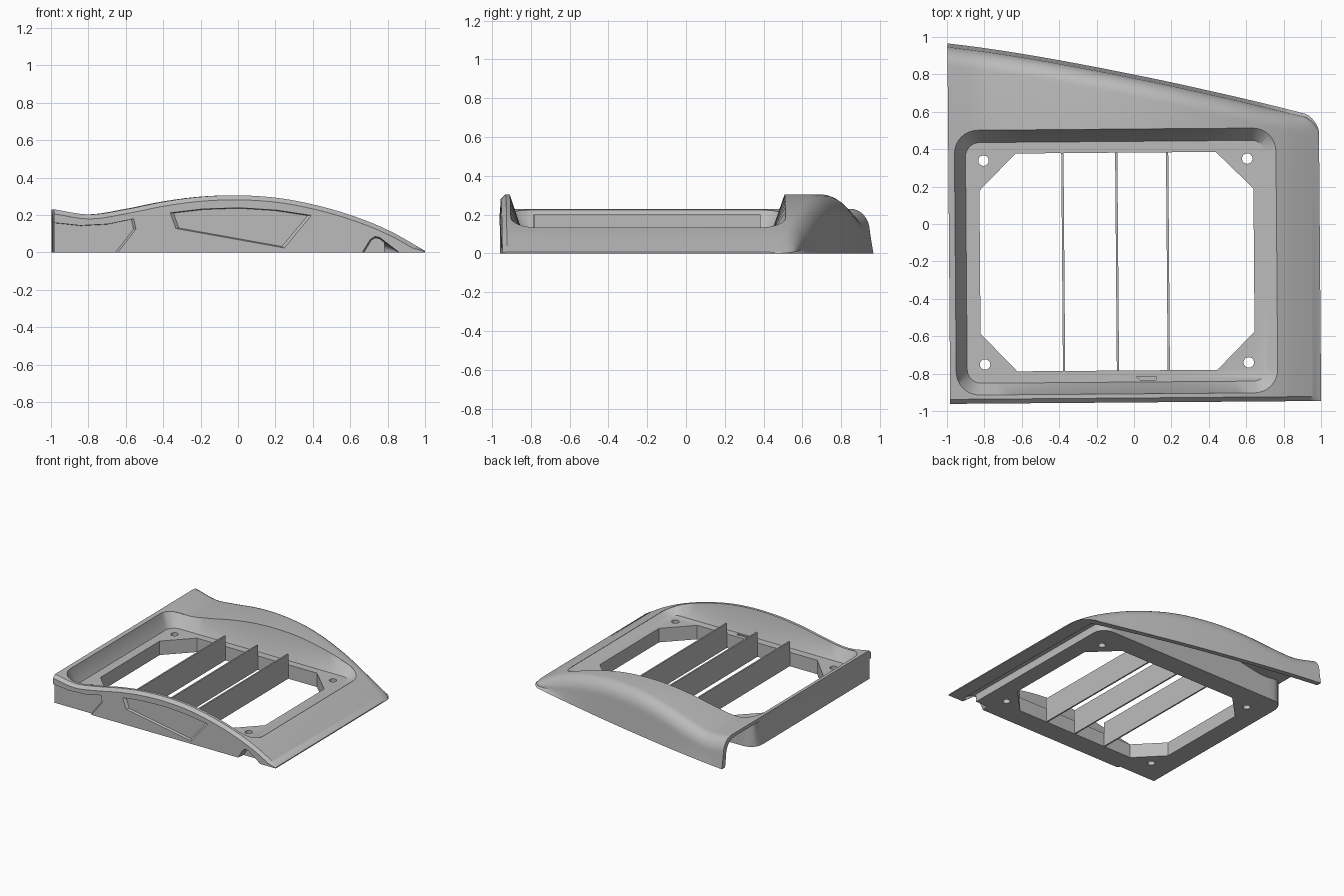
import bpy, bmesh, math
from mathutils import Matrix

if "Cube" in bpy.data.objects:
    bpy.data.objects.remove(bpy.data.objects["Cube"])

TILT = Matrix.Rotation(math.radians(0.45), 4, 'Z')
FLOOR = 0.113
SLAT_TOP = 0.2
FRONT = -0.954
X0, X1 = -0.99, 0.993

grey = bpy.data.materials.new("grey plastic")
grey.diffuse_color = (0.5, 0.5, 0.5, 1)
grey.use_nodes = True
grey.node_tree.nodes["Principled BSDF"].inputs["Base Color"].default_value = grey.diffuse_color

# crown height and back edge, sampled every 0.2 along x
CROWN = [.232, .203, .232, .272, .298, .305, .292, .255, .198, .117, .004]
BACK = [.975, .948, .916, .88, .841, .8, .757, .711, .664, .614, .56]


def spline(table, x):
    t = min(max((x + 1) / 0.2, 0), 9.9999)
    i = int(t)
    f = t - i
    p1, p2 = table[i], table[i + 1]
    p0 = table[i - 1] if i > 0 else 2 * p1 - p2
    p3 = table[i + 2] if i < 9 else 2 * p2 - p1
    return 0.5 * (2 * p1 + (p2 - p0) * f + (2 * p0 - 5 * p1 + 4 * p2 - p3) * f * f
                  + (3 * p1 - p0 - 3 * p2 + p3) * f ** 3)


def crown(x):
    return max(spline(CROWN, x), 0.004)


def back(x):
    e = spline(BACK, x)
    if x > 0.81:   # rounded corner at the low end
        c = min((x - 0.81) / 0.1831, 1)
        e = min(e, 0.475 + 0.136 * math.sqrt(max(0, 1 - c * c)))
    return e


def loft(name, rings):
    """Closed solid through equal-length rings."""
    bm = bmesh.new()
    rows = [[bm.verts.new(p) for p in r] for r in rings]
    n = len(rows[0])
    for a, b in zip(rows, rows[1:]):
        for i in range(n):
            j = (i + 1) % n
            bm.faces.new((a[i], a[j], b[j], b[i]))
    bm.faces.new(rows[0][::-1])
    bm.faces.new(rows[-1])
    bmesh.ops.recalc_face_normals(bm, faces=bm.faces)
    mesh = bpy.data.meshes.new(name)
    bm.to_mesh(mesh)
    bm.free()
    obj = bpy.data.objects.new(name, mesh)
    bpy.context.collection.objects.link(obj)
    mesh.materials.append(grey)
    obj.matrix_world = TILT
    return obj


def section(x, h, e, front, bevel):
    """Cross-section with flat chamfered front and rounded back shoulder."""
    bz = min(bevel, h * 0.5)
    rz, ry = min(0.12, h * 0.8), 0.1
    pts = [(x, front, 0), (x, front, h - bz), (x, front + bevel, h)]
    for k in range(9):
        a = math.pi / 2 * (1 - k / 8)
        pts.append((x, e - 0.018 - ry + ry * math.cos(a), h - rz + rz * math.sin(a)))
    pts.append((x, e, 0))
    return pts


def cut(obj, cutter):
    m = obj.modifiers.new(cutter.name, 'BOOLEAN')
    m.operation, m.solver, m.object = 'DIFFERENCE', 'EXACT', cutter
    cutter.hide_render = True
    cutter.hide_viewport = True


def rounded_rect(x0, x1, y0, y1, r, z):
    pts = []
    for cx, cy, s in ((x1 - r, y1 - r, 0), (x0 + r, y1 - r, 1),
                      (x0 + r, y0 + r, 2), (x1 - r, y0 + r, 3)):
        for k in range(9):
            a = math.pi / 2 * (s + k / 8)
            pts.append((cx + r * math.cos(a), cy + r * math.sin(a)))
    # subdivide the long sides so the rim follows the crown
    out = []
    for i, p in enumerate(pts):
        q = pts[(i + 1) % len(pts)]
        n = 16 if i % 9 == 8 else 1
        out += [(p[0] + (q[0] - p[0]) * k / n, p[1] + (q[1] - p[1]) * k / n) for k in range(n)]
    return [(x, y, z(x) if callable(z) else z) for x, y in out]


def prism(pts, z0, z1, name):
    return loft(name, [[(x, y, z) for x, y in pts] for z in (z0, z1)])


def front_prism(name, pts, depth, taper=1.0):
    """Cutter pushed into the front face, narrowing by taper at its floor."""
    cx = sum(p[0] for p in pts) / len(pts)
    cz = sum(p[1] for p in pts) / len(pts)
    inner = [(cx + (x - cx) * taper, cz + (z - cz) * taper) for x, z in pts]
    return loft(name, [[(x, FRONT - 0.03, z) for x, z in pts],
                       [(x, FRONT, z) for x, z in pts],
                       [(x, FRONT + depth, z) for x, z in inner]])


# domed body
xs = [X0 + (0.81 - X0) * i / 40 for i in range(41)]
xs += [0.81 + 0.183 * math.sin(math.pi / 2 * i / 12) for i in range(1, 13)]
body = loft("domed_cover", [section(x, crown(x), back(x), FRONT, 0.024) for x in xs])


# hollow between the tray and the outer skin, with a thicker skin at the low end
def tray_side(x):
    if x < -0.89:
        return 0.45 + 0.1 * math.sqrt(max(0, 1 - ((x + 0.89) / 0.1) ** 2))
    if x > 0.775:
        return -0.915
    if x > 0.675:
        return 0.45 + 0.1 * math.sqrt(max(0, 1 - ((x - 0.675) / 0.1) ** 2))
    return 0.55


def skin(x):
    return 0.027 + 0.038 * min(max((x - 0.45) / 0.3, 0), 1)


hx = [-1.05, -0.99, -0.985, -0.97, -0.95, -0.92, -0.89]
hx += [-0.89 + 1.565 * i / 32 for i in range(1, 33)]
hx += [0.705, 0.735, 0.755, 0.77, 0.775, 0.776, 0.81, 0.845, 0.878]
rings = []
for x in hx:
    ring = section(x, crown(x) - skin(x), back(x) - 0.035, tray_side(x), 0.001)
    ring[0] = (x, ring[0][1], -0.05)
    ring[-1] = (x, ring[-1][1], -0.05)
    rings.append(ring)
cut(body, loft("hollow_cutter", rings))

# sunken tray with sloping sides
outer = (-0.957, 0.762, -0.908, 0.508, 0.125)
cut(body, loft("tray_cutter", [
    rounded_rect(-0.898, 0.708, -0.845, 0.442, 0.075, FLOOR),
    rounded_rect(*outer, lambda x: crown(x) - 0.002),
    rounded_rect(*outer, 0.45)]))

# eight-sided opening
octagon = [(-0.63, 0.382), (0.44, 0.382), (0.64, 0.185), (0.64, -0.58),
           (0.44, -0.783), (-0.63, -0.783), (-0.825, -0.58), (-0.825, 0.185)]
cut(body, prism(octagon, -0.1, 0.5, "opening_cutter"))

# small pocket at the front of the tray floor
pocket = [(0.03, -0.836), (0.11, -0.836), (0.11, -0.815), (0.005, -0.815)]
cut(body, prism(pocket, FLOOR - 0.01, FLOOR + 0.01, "pocket_cutter"))

# screw holes
for i, (cx, cy) in enumerate([(-0.802, 0.345), (0.608, 0.345), (0.608, -0.745), (-0.802, -0.745)]):
    circle = [(cx + 0.028 * math.cos(a), cy + 0.028 * math.sin(a))
              for a in (math.tau * k / 24 for k in range(24))]
    cut(body, prism(circle, -0.1, 0.5, f"screw_cutter_{i}"))

# front face recesses and corner notch
left_panel = [(-1.1, 0.168), (-0.97, 0.157), (-0.85, 0.144), (-0.7, 0.152), (-0.565, 0.18),
              (-0.553, 0.125), (-0.665, -0.02), (-1.1, -0.02)]
mid_panel = [(-0.37, 0.212), (-0.2, 0.232), (0, 0.239), (0.2, 0.226), (0.385, 0.198),
             (0.24, 0.024), (-0.34, 0.128)]
notch = [(0.645, -0.02), (0.7, 0.07), (0.725, 0.085), (0.75, 0.08), (0.88, -0.02)]
for name, pts, depth, taper in (("left_panel_cutter", left_panel, 0.02, 0.95),
                                ("middle_panel_cutter", mid_panel, 0.018, 0.95),
                                ("notch_cutter", notch, 0.06, 0.85)):
    cut(body, front_prism(name, pts, depth, taper))

# upright slats across the opening, standing proud of the tray floor
for i, x in enumerate((-0.38, -0.092, 0.18)):
    s = [(x - 0.006, -0.784), (x + 0.006, -0.784), (x + 0.006, 0.383), (x - 0.006, 0.383)]
    prism(s, 0.001, SLAT_TOP, f"slat_{i + 1}")

# bake the cuts, drop the helpers and smooth the curved skin
bpy.context.view_layer.update()
baked = bpy.data.meshes.new_from_object(body.evaluated_get(bpy.context.evaluated_depsgraph_get()))
body.modifiers.clear()
body.data = baked
for obj in list(bpy.data.objects):
    if "cutter" in obj.name:
        bpy.data.objects.remove(obj)
bpy.ops.object.select_all(action='DESELECT')
body.select_set(True)
bpy.context.view_layer.objects.active = body
bpy.ops.object.shade_smooth_by_angle(angle=math.radians(30))
